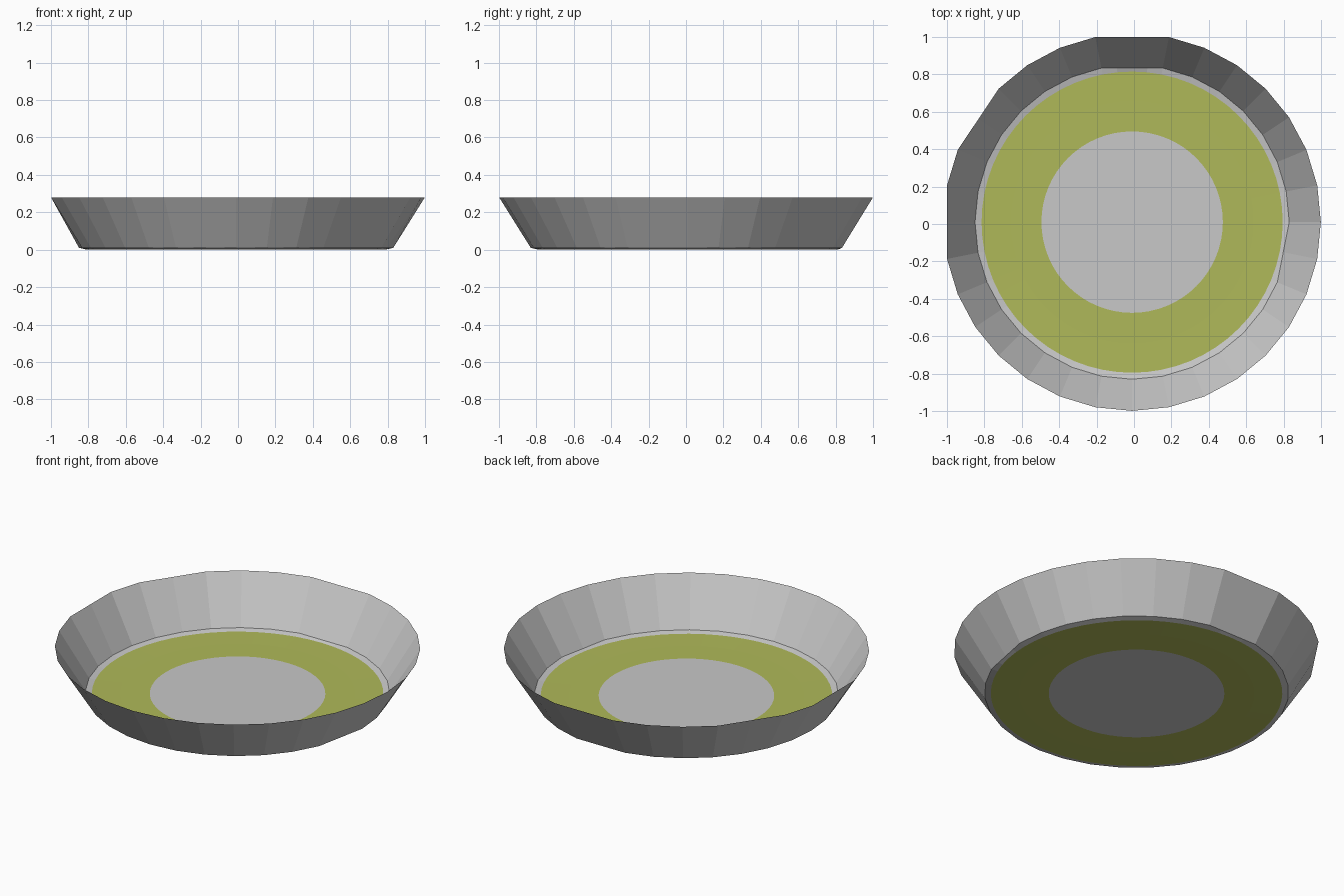
import bpy, bmesh, math

if "Cube" in bpy.data.objects:
    bpy.data.objects.remove(bpy.data.objects["Cube"])

CX, CY = -0.01, 0.01


def material(name, rgb):
    m = bpy.data.materials.new(name)
    m.diffuse_color = (*rgb, 1)
    m.use_nodes = True
    m.node_tree.nodes["Principled BSDF"].inputs["Base Color"].default_value = m.diffuse_color
    return m


grey = material("pale_grey", (0.58, 0.58, 0.58))
green = material("olive_green", (0.43, 0.485, 0.10))


def circle(r, z, n):
    return [(CX + r * math.cos(2 * math.pi * i / n),
             CY + r * math.sin(2 * math.pi * i / n), z) for i in range(n)]


def mid(a, b):
    return tuple((p + q) / 2 for p, q in zip(a, b))


def polygon(r, z, flattened):
    """32-sided outline; flattened corners are moved onto the chord."""
    pts = circle(r, z, 32)
    for i in flattened:
        pts[i] = mid(pts[i - 1], pts[(i + 1) % 32])
    return pts


def doubled(pts):
    return [p for i, a in enumerate(pts)
            for p in (a, mid(a, pts[(i + 1) % len(pts)]))]


def build(name, rings, colours, capped=False):
    """Bridge equal-length rings; one colour index per band."""
    bm = bmesh.new()
    rows = [[bm.verts.new(p) for p in ring] for ring in rings]
    n = len(rows[0])
    for a, b, c in zip(rows, rows[1:], colours):
        for i in range(n):
            j = (i + 1) % n
            bm.faces.new((a[i], a[j], b[j], b[i])).material_index = c
    if capped:
        bm.faces.new(rows[-1]).material_index = 0
    me = bpy.data.meshes.new(name)
    bm.to_mesh(me)
    bm.free()
    me.materials.append(grey)
    me.materials.append(green)
    ob = bpy.data.objects.new(name, me)
    bpy.context.collection.objects.link(ob)
    return ob


# Flared side wall: inner surface faces up
base = polygon(0.84, 0.01, [8, 31])
rim = polygon(1.009, 0.28, [8, 13, 16])
build("flared_wall", [rim, base], [0])

# Slightly sunken floor with a painted ring
build("floor", [doubled(base), circle(0.805, 0.002, 64), circle(0.65, 0.0, 64),
                circle(0.485, 0.0, 64)], [0, 1, 1], capped=True)
